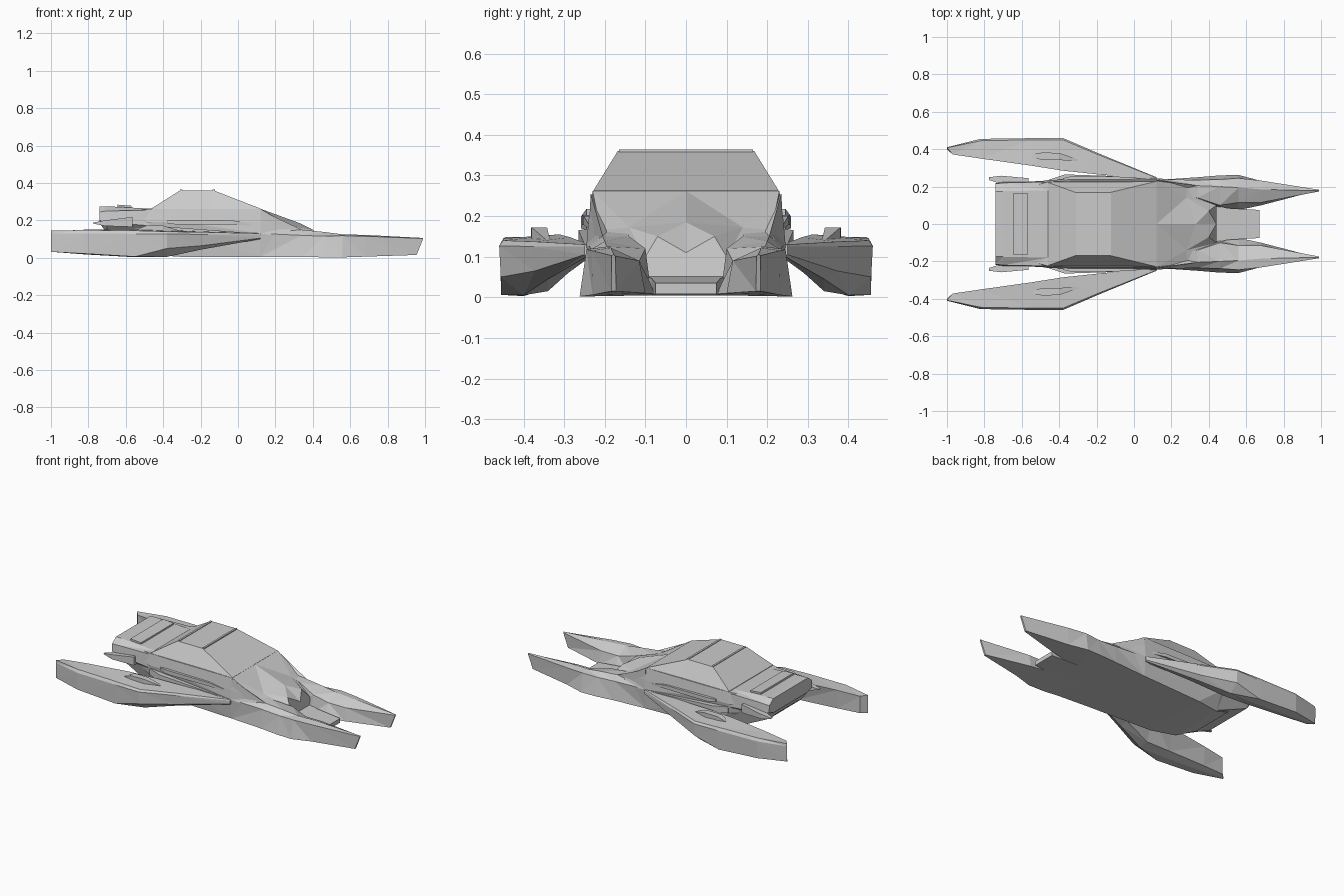
import bpy, bmesh


def loft(name, stations, both=False):
    """Skin closed (y, z) rings placed along x; optionally mirrored over y."""
    bm = bmesh.new()
    for side in ((1, -1) if both else (1,)):
        rings = [[bm.verts.new((p[2] if len(p) > 2 else x, p[0] * side, p[1])) for p in ring]
                 for x, ring in stations]
        n = len(rings[0])
        for a, b in zip(rings, rings[1:]):
            for i in range(n):
                j = (i + 1) % n
                bm.faces.new((a[i], a[j], b[j], b[i]))
        bm.faces.new(rings[0])
        bm.faces.new(rings[-1][::-1])
    bmesh.ops.remove_doubles(bm, verts=bm.verts, dist=0.0005)
    bmesh.ops.triangulate(bm, faces=[f for f in bm.faces if len(f.verts) == 4 and len(stations) > 2])
    bmesh.ops.recalc_face_normals(bm, faces=bm.faces)
    me = bpy.data.meshes.new(name)
    bm.to_mesh(me)
    bm.free()
    ob = bpy.data.objects.new(name, me)
    bpy.context.collection.objects.link(ob)
    return ob


def sym(half):
    """Complete a half ring that starts on the centre line."""
    return half + [(-p[0],) + tuple(p[1:]) for p in reversed(half) if p[0] > 0]


def rect(y0, y1, z0, z1):
    return [(y0, z1), (y1, z1), (y1, z0), (y0, z0)]


# Main hull, rear to sloping hood and blunt nose
loft("hull", [
    (-0.58, sym([(0, .25), (.19, .25), (.215, .20), (.19, .15), (.14, .07)])),
    (-0.46, sym([(0, .262), (.225, .262), (.235, .19), (.225, .13), (.18, .015)])),
    (-0.30, sym([(0, .262), (.23, .262), (.24, .19), (.23, .13), (.215, .005)])),
    (0.12, sym([(0, .262), (.23, .262), (.24, .19), (.245, .13), (.235, .005)])),
    (0.28, sym([(0, .185, .33), (.14, .172), (.21, .165), (.23, .11), (.24, .005)])),
    (0.44, sym([(0, .11), (.07, .15, .40), (.10, .10), (.10, .05), (.11, .005)])),
])

# Cabin: tapered roof over the hull
cabin = [(-0.46, sym([(.222, .265), (.225, .25)])),
         (-0.31, sym([(.168, .36), (.23, .25)])),
         (-0.13, sym([(.168, .36), (.23, .25)])),
         (0.12, sym([(.228, .263), (.232, .25)]))]
loft("cabin", cabin)

# Roof seams
for x in (-0.31, -0.135):
    loft("roof_seam", [(x, rect(-.165, .165, .35, .364)),
                       (x + .012, rect(-.165, .165, .35, .364))])

# Rear deck with hatch slab and exhaust underneath
loft("rear_deck", [
    (-0.74, sym([(.175, .275), (.215, .245), (.218, .20), (.17, .185)])),
    (-0.70, sym([(.175, .275), (.22, .25), (.225, .19), (.16, .13)])),
    (-0.46, sym([(.18, .262), (.225, .255), (.23, .17), (.18, .02)])),
])
loft("rear_hatch", [(-0.645, rect(-.165, .165, .25, .284)), (-0.57, rect(-.165, .165, .25, .278))])
loft("exhaust", [(-0.71, rect(-.12, .12, .14, .18)), (-0.55, rect(-.15, .15, .06, .18))])

# Thin fins beside the rear deck
loft("rear_fin", [(-0.775, rect(.235, .25, .183, .188)),
                  (-0.71, rect(.215, .258, .17, .20)),
                  (-0.565, rect(.215, .245, .165, .218))], both=True)

# Side sills and rails along the cabin
loft("side_sill", [(-0.46, rect(.20, .235, .13, .17)),
                   (-0.37, rect(.20, .265, .12, .165)),
                   (0.10, rect(.20, .25, .10, .13))], both=True)
loft("side_rail", [(-0.38, rect(.20, .245, .185, .20)),
                   (-0.33, rect(.20, .256, .178, .203)),
                   (-0.03, rect(.20, .252, .178, .20)),
                   (0.08, rect(.20, .24, .17, .18))], both=True)

# Front prongs
loft("front_prong", [
    (0.12, [(.16, .20), (.235, .255), (.24, .13), (.235, .005), (.15, .005)]),
    (0.34, [(.14, .15), (.205, .15), (.235, .12), (.25, .005), (.10, .005)]),
    (0.46, [(.10, .12), (.20, .138), (.238, .115), (.26, .002), (.085, .005)]),
    (0.56, [(.115, .09), (.195, .125), (.245, .118), (.262, .002), (.075, .008)]),
    (0.68, [(.115, .09), (.185, .122), (.232, .115), (.23, .006), (.10, .010)]),
    (0.99, [(.174, .102), (.178, .106), (.183, .103), (.184, .015, .955), (.172, .015, .955)]),
], both=True)

# Floor plate between the prongs
loft("nose_plate", [(0.40, rect(-.11, .11, .005, .055)),
                    (0.50, rect(-.085, .085, .005, .047)),
                    (0.67, rect(-.075, .075, .008, .035))])

# Outrigger pods: inner top, outer top, outer edge, keel outer, keel inner, inner edge
loft("side_pod", [
    (-1.0, [(.372, .143, -.97), (.408, .145), (.410, .13), (.409, .032), (.40, .032), (.372, .035, -.97)]),
    (-0.82, [(.35, .15), (.445, .148), (.455, .13), (.452, .022), (.40, .018), (.36, .03)]),
    (-0.55, [(.312, .155), (.45, .145), (.459, .128), (.455, .006), (.40, .003), (.345, .02)]),
    (-0.38, [(.285, .148), (.45, .14), (.46, .127), (.456, .05), (.40, .005), (.34, .015)]),
    (-0.19, [(.265, .14), (.37, .137), (.378, .125), (.372, .065), (.34, .045), (.29, .06)]),
    (0.12, [(.235, .132), (.247, .13), (.25, .125), (.25, .105), (.245, .10), (.235, .10)]),
], both=True)

# Small raised turret on each pod
loft("pod_turret", [(-0.54, rect(.355, .375, .14, .152)),
                    (-0.49, rect(.342, .382, .14, .172)),
                    (-0.40, rect(.342, .38, .14, .172)),
                    (-0.30, rect(.335, .345, .13, .142))], both=True)
